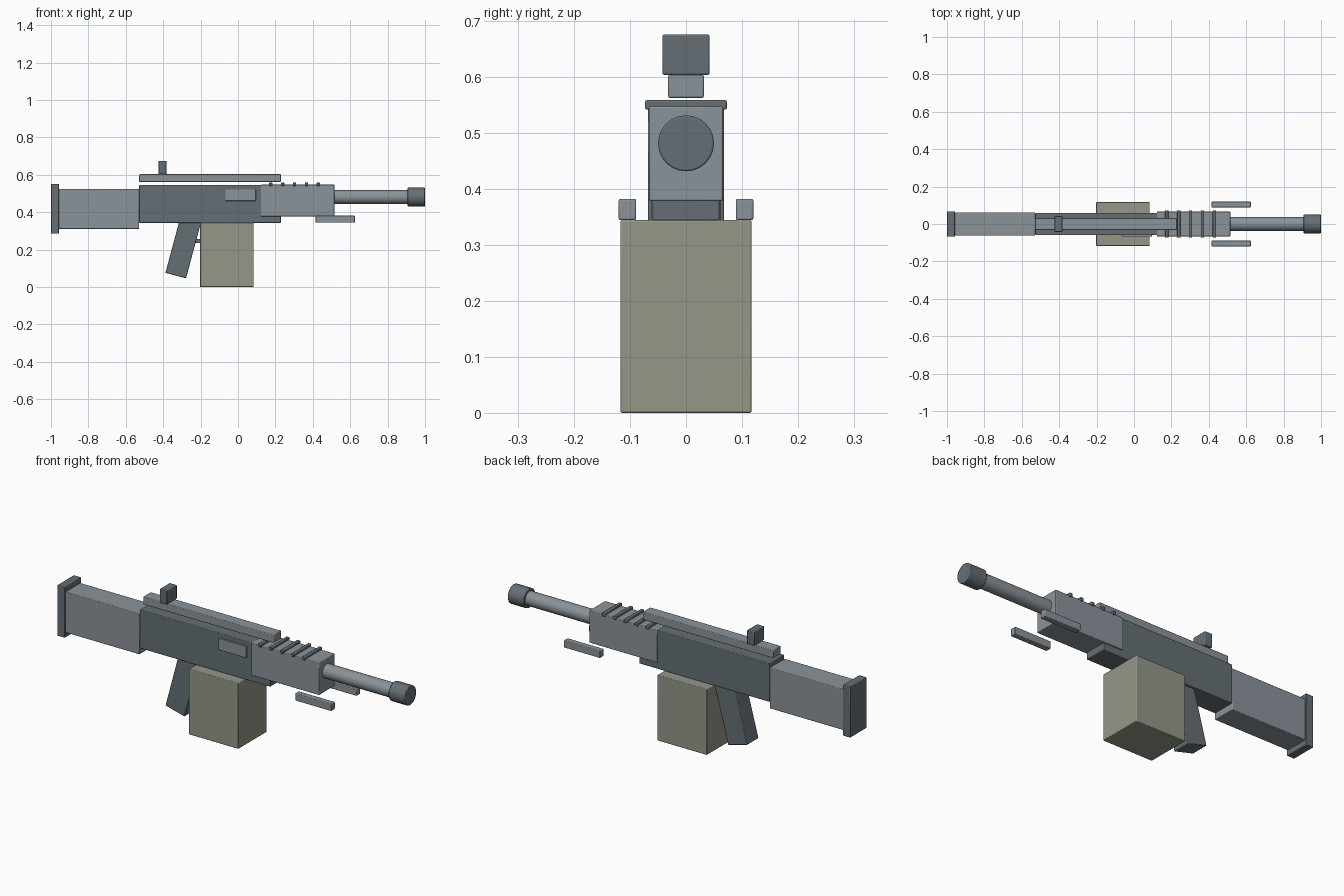
import bpy, bmesh, math

if "Cube" in bpy.data.objects:
    bpy.data.objects.remove(bpy.data.objects["Cube"])


def material(name, rgb):
    m = bpy.data.materials.new(name)
    m.diffuse_color = (*rgb, 1)
    m.use_nodes = True
    m.node_tree.nodes["Principled BSDF"].inputs["Base Color"].default_value = m.diffuse_color
    return m


DARK = material("dark_gunmetal", (0.130, 0.159, 0.177))
LIGHT = material("light_steel", (0.254, 0.292, 0.323))
OLIVE = material("olive_drab", (0.292, 0.310, 0.242))


def finish(obj, mat, bevel):
    obj.data.materials.append(mat)
    if bevel:
        mod = obj.modifiers.new("edge_bevel", "BEVEL")
        mod.width = bevel
        mod.segments = 2
        mod.limit_method = "ANGLE"
        mod.angle_limit = math.radians(40)
    bpy.ops.object.select_all(action="DESELECT")
    obj.select_set(True)
    bpy.context.view_layer.objects.active = obj
    bpy.ops.object.shade_smooth_by_angle(angle=math.radians(30))
    return obj


def box(name, mat, x, y, z, bevel=0.003, tilt=0):
    """Bevelled box from (min, max) ranges, tilted about y."""
    bpy.ops.mesh.primitive_cube_add(size=1)
    obj = bpy.context.object
    obj.name = name
    size = [r[1] - r[0] for r in (x, y, z)]
    for v in obj.data.vertices:
        v.co = [c * s for c, s in zip(v.co, size)]
    obj.location = [(r[0] + r[1]) / 2 for r in (x, y, z)]
    obj.rotation_euler.y = tilt
    return finish(obj, mat, bevel)


def tube(name, mat, x0, x1, z, radius, bevel=0, sides=24):
    """Cylinder lying along x."""
    bpy.ops.mesh.primitive_cylinder_add(
        vertices=sides, radius=radius, depth=x1 - x0,
        location=((x0 + x1) / 2, 0, z), rotation=(0, math.pi / 2, 0))
    obj = bpy.context.object
    obj.name = name
    return finish(obj, mat, bevel)


def sym(w):
    return (-w, w)


# Stock
box("butt_plate", DARK, (-1.0, -0.957), sym(0.068), (0.285, 0.552))
box("stock", LIGHT, (-0.958, -0.528), sym(0.062), (0.311, 0.525))

# Receiver with ejection port plate
box("receiver", DARK, (-0.528, 0.229), sym(0.06), (0.343, 0.546))
box("ejection_port", LIGHT, (-0.067, 0.095), (-0.068, -0.056), (0.461, 0.522), 0.002)

# Top rail and sight
box("top_rail", LIGHT, (-0.528, 0.229), sym(0.032), (0.562, 0.603))
box("rear_sight", DARK, (-0.425, -0.383), sym(0.042), (0.603, 0.675))

# Handguard with cross ribs
box("handguard", LIGHT, (0.122, 0.516), sym(0.066), (0.378, 0.547))
for i in range(5):
    cx = 0.175 + i * 0.0637
    box(f"handguard_rib_{i + 1}", DARK, (cx - 0.009, cx + 0.009), sym(0.073),
        (0.541, 0.558))

# Barrel and muzzle
tube("barrel", LIGHT, 0.50, 0.92, 0.481, 0.037)
tube("muzzle", DARK, 0.907, 1.0, 0.481, 0.05, bevel=0.003)

# Folded bipod legs
for side, s in (("right", -1), ("left", 1)):
    box(f"bipod_leg_{side}", LIGHT, (0.415, 0.625),
        tuple(sorted((s * 0.089, s * 0.120))), (0.344, 0.382))

# Magazine box
box("magazine", OLIVE, (-0.203, 0.084), sym(0.117), (0.0, 0.344))

# Slanted grip and trigger bar
box("grip", DARK, (-0.349, -0.235), sym(0.048), (0.056, 0.372),
    tilt=math.radians(15))
box("trigger", DARK, (-0.25, -0.195), sym(0.014), (0.235, 0.258))
